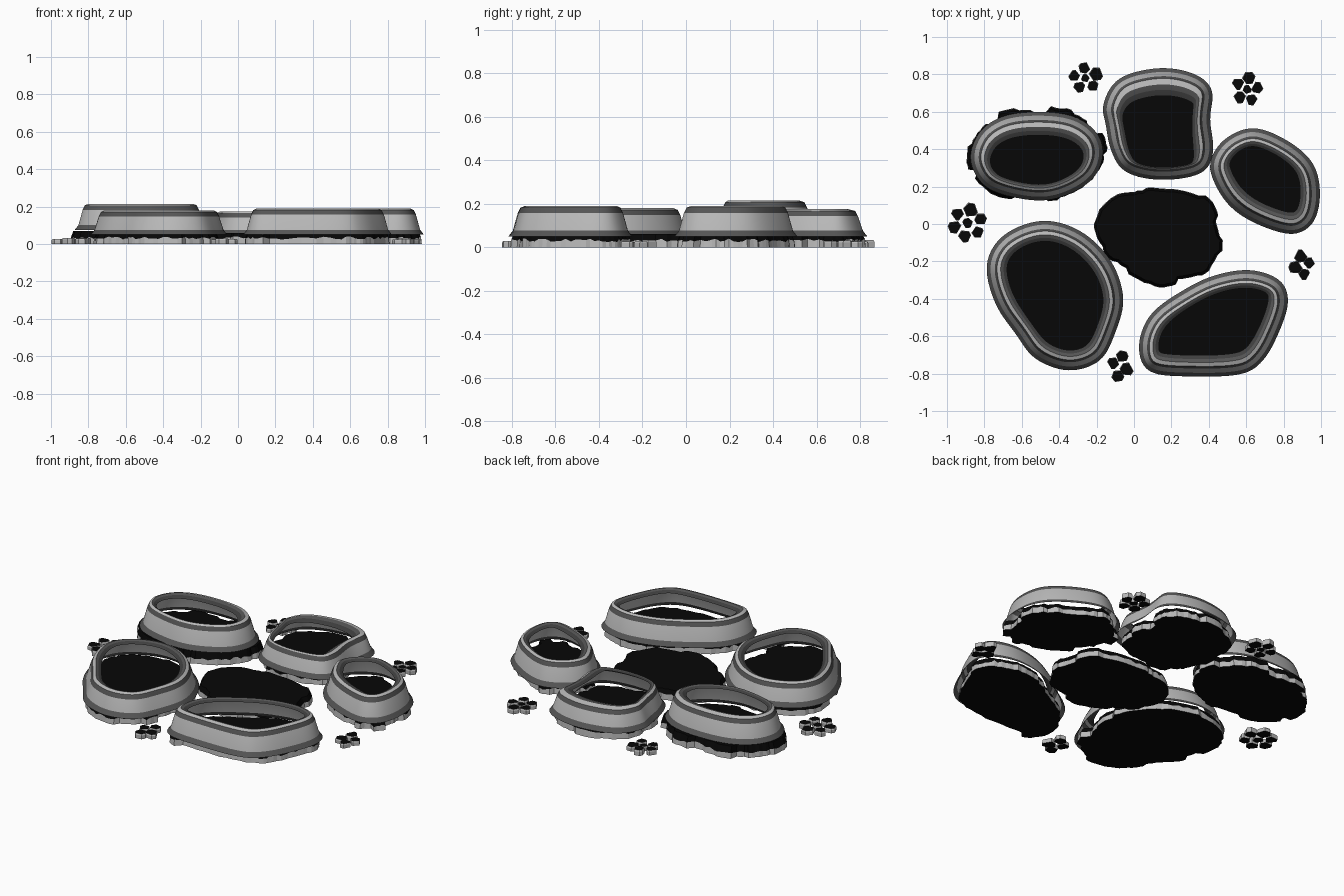
import bpy, bmesh, math, random
from mathutils import Vector

if "Cube" in bpy.data.objects:
    bpy.data.objects.remove(bpy.data.objects["Cube"])

random.seed(4)


def mat(name, v):
    m = bpy.data.materials.new(name)
    m.diffuse_color = (v, v, v, 1)
    m.use_nodes = True
    m.node_tree.nodes["Principled BSDF"].inputs["Base Color"].default_value = m.diffuse_color
    return m


LIGHT = mat("light_grey", 0.48)
DARK = mat("dark_grey", 0.09)
INNER = mat("charcoal_grey", 0.05)
BLACK = mat("black", 0.002)


def smooth_loop(pts, n):
    """Closed smooth curve through the points, wound counter-clockwise."""
    P = [Vector(p) for p in pts]
    k = len(P)
    if sum(P[i].x * P[(i + 1) % k].y - P[(i + 1) % k].x * P[i].y for i in range(k)) < 0:
        P.reverse()
    out = []
    for j in range(n):
        f = j * k / n
        i, t = int(f), f % 1
        a, b, c, d = (P[(i + o) % k] for o in (-1, 0, 1, 2))
        out.append(0.5 * (2 * b + (c - a) * t + (2 * a - 5 * b + 4 * c - d) * t * t
                          + (3 * b - a - 3 * c + d) * t ** 3))
    return relax(out, 4)


def relax(loop, steps):
    """Round a loop off."""
    n = len(loop)
    for _ in range(steps):
        loop = [(loop[i - 1] + 2 * loop[i] + loop[(i + 1) % n]) / 4 for i in range(n)]
    return loop


def inset(loop, dist):
    """Move each point inward by a number or by a per-point list."""
    n = len(loop)
    res = []
    for i, p in enumerate(loop):
        t = (loop[(i + 1) % n] - loop[i - 1]).normalized()
        d = dist[i] if isinstance(dist, list) else dist
        res.append(p + Vector((-t.y, t.x)) * d)
    return res


def loft(name, rows, mats, row_mats, caps=None):
    """Skin stacked loops of 3D points; caps gives a material for both ends."""
    bm = bmesh.new()
    V = [[bm.verts.new(p) for p in r] for r in rows]
    n = len(V[0])
    for k in range(len(V) - 1):
        for i in range(n):
            j = (i + 1) % n
            bm.faces.new((V[k][i], V[k][j], V[k + 1][j], V[k + 1][i])).material_index = row_mats[k]
    if caps is not None:
        bm.faces.new(V[-1]).material_index = caps
        bm.faces.new(V[0][::-1]).material_index = caps
    me = bpy.data.meshes.new(name)
    bm.to_mesh(me)
    bm.free()
    for m in mats:
        me.materials.append(m)
    ob = bpy.data.objects.new(name, me)
    bpy.context.collection.objects.link(ob)
    return ob


def slab(name, loop, base_inset, top, jag):
    """Jagged plate: grey broken edge, black chamfer, top and underside."""
    n = len(loop)
    ins, v, run = [], 0, 0
    for i in range(n):
        if run == 0:
            v, run = random.uniform(-jag, jag), random.randint(3, 7)
        run -= 1
        ins.append(base_inset + v + random.uniform(-0.004, 0.004))
    edge = inset(loop, ins)
    mid = inset(loop, [d + 0.003 for d in ins])
    up = inset(loop, [d + 0.016 for d in ins])
    rows = [[(p.x, p.y, 0) for p in edge],
            [(p.x, p.y, 0.032 + random.uniform(-0.008, 0.008)) for p in mid],
            [(p.x, p.y, top) for p in up]]
    loft(name, rows, [LIGHT, BLACK], [0, 1], 1)


def ring(name, loop, base, top, shift):
    """Open rim: dark foot, sloping light wall, dark shoulder, light crown, dark lip."""
    prof = [(0, base), (0.02, base + 0.026), (0.043, top - 0.032), (0.055, top - 0.008),
            (0.072, top), (0.086, top - 0.005), (0.103, top - 0.016)]
    rows = []
    for k, (d, z) in enumerate(prof):
        f = max(0, (k - 3) / 3)
        s = Vector(shift) * f
        pts = relax(inset(loop, d), int(12 * f))
        rows.append([(p.x + s.x, p.y + s.y, z) for p in pts])
    ob = loft(name, rows, [DARK, LIGHT, INNER], [0, 1, 0, 1, 0, 2])
    bpy.ops.object.select_all(action='DESELECT')
    bpy.context.view_layer.objects.active = ob
    ob.select_set(True)
    bpy.ops.object.shade_smooth_by_angle(angle=math.radians(15))


# Outlines of the five rimmed stones
front_left = [(-.49, .02), (-.70, -.06), (-.79, -.22), (-.74, -.43), (-.63, -.59), (-.53, -.72),
              (-.35, -.785), (-.18, -.73), (-.10, -.58), (-.055, -.4), (-.12, -.2), (-.28, -.04)]
front_right = [(.025, -.65), (.09, -.48), (.27, -.35), (.43, -.275), (.62, -.245), (.78, -.3),
               (.825, -.42), (.77, -.59), (.69, -.73), (.57, -.805), (.3, -.815), (.08, -.79)]
right = [(.405, .32), (.48, .45), (.64, .515), (.83, .44), (.96, .32), (.995, .16),
         (.96, .01), (.85, -.055), (.68, -.01), (.54, .07), (.45, .18)]
back = [(-.165, .64), (-.08, .78), (.14, .835), (.33, .8), (.42, .71), (.405, .56),
        (.425, .39), (.36, .27), (.14, .235), (-.05, .28), (-.125, .4), (-.15, .53)]
back_left = [(-.875, .37), (-.82, .5), (-.69, .58), (-.5, .6), (-.32, .575), (-.2, .49),
             (-.165, .37), (-.22, .24), (-.37, .15), (-.53, .125), (-.74, .17), (-.84, .25)]

for name, pts, base, top, shift, slab_in, slab_top in (
        ("front_left", front_left, .05, .18, (0, 0), .032, .06),
        ("front_right", front_right, .05, .19, (0, .01), .026, .06),
        ("right", right, .05, .19, (0, .01), .022, .06),
        ("back", back, .05, .175, (0, -.04), .026, .06),
        ("back_left", back_left, .075, .215, (0, -.02), -.01, .07)):
    ring(name + "_rim", smooth_loop(pts, 84), base, top, shift)
    slab(name + "_slab", smooth_loop(pts, 84), slab_in, slab_top, .026)

# Central slab without a rim
centre = [(-.23, 0), (-.13, .15), (0, .18), (.14, .2), (.39, .15), (.45, .02), (.475, -.11),
          (.39, -.28), (.26, -.3), (.14, -.34), (-.03, -.27), (-.16, -.15)]
slab("centre_slab", smooth_loop(centre, 72), .004, .06, .014)

# Pebble clusters around the outside
for c, (cx, cy, w, h, count) in enumerate((
        (-.26, .78, .062, .055, 5), (.605, .72, .055, .062, 5), (-.89, .005, .073, .072, 6),
        (.9, -.22, .038, .05, 4), (-.075, -.76, .038, .055, 4))):
    for k in range(count + 1):
        a = k * math.tau / count + 0.4 + c
        out = 0 if k == count else 1
        if not out and count == 4:
            continue
        x, y = cx + w * out * math.cos(a), cy + h * out * math.sin(a)
        r = random.uniform(.031, .041) * (1 if out else .75)
        poly = [Vector((x + r * math.cos(t), y + r * math.sin(t))) for t in
                (i * math.tau / 6 + random.uniform(-.35, .35) for i in range(6))]
        z = random.uniform(.024, .033)
        rows = [[(p.x, p.y, 0) for p in poly],
                [(p.x, p.y, z * .75) for p in poly],
                [(x + (p.x - x) * .88, y + (p.y - y) * .88, z) for p in poly]]
        loft(f"pebble_{c}_{k}", rows, [LIGHT, BLACK], [0, 0], 1)
